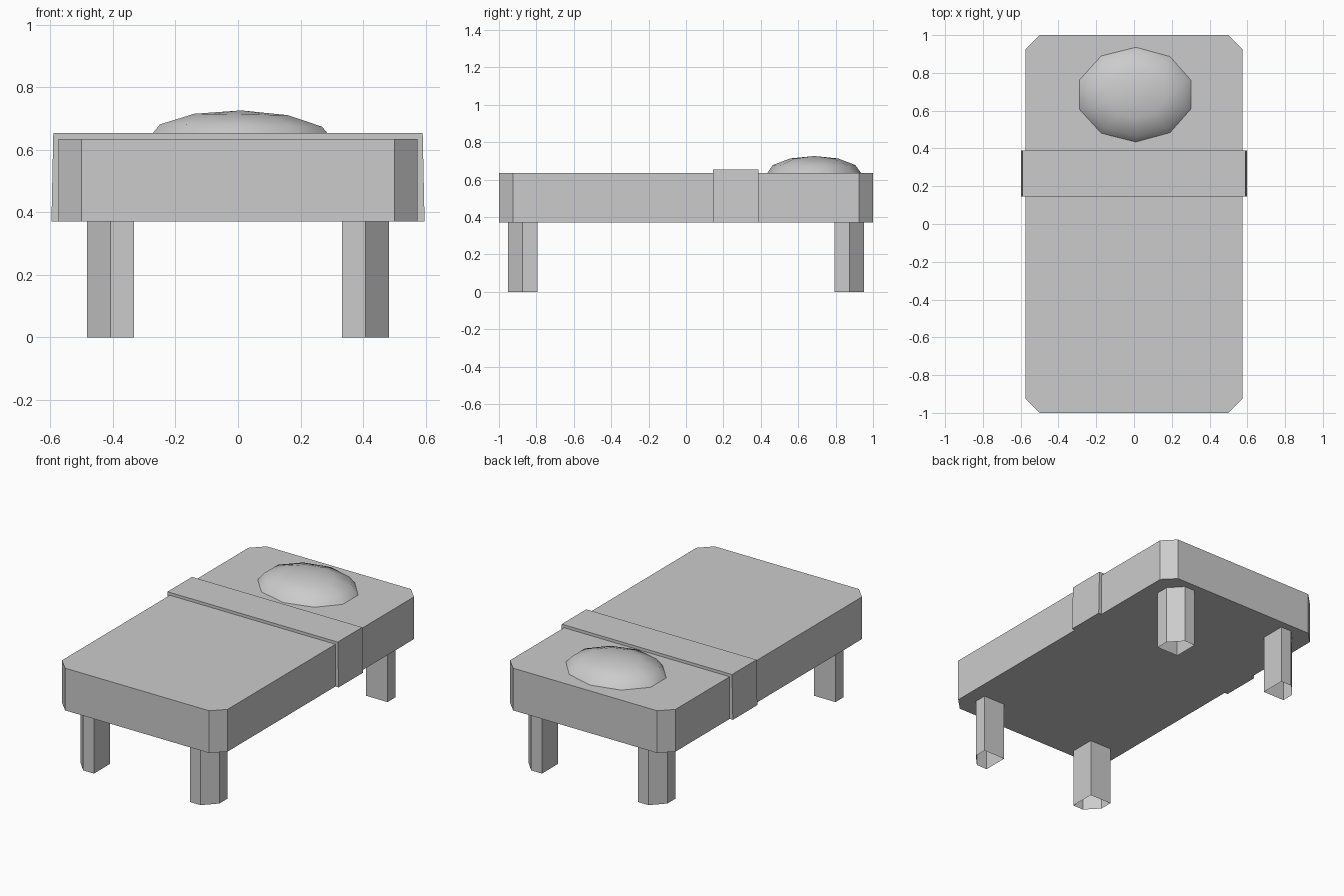
import bpy, bmesh, math

if "Cube" in bpy.data.objects:
    bpy.data.objects.remove(bpy.data.objects["Cube"])

grey = bpy.data.materials.new("light grey")
grey.diffuse_color = (0.6, 0.6, 0.6, 1)
grey.use_nodes = True
grey.node_tree.nodes["Principled BSDF"].inputs["Base Color"].default_value = grey.diffuse_color


def make_object(name, bm):
    bmesh.ops.recalc_face_normals(bm, faces=bm.faces[:])
    mesh = bpy.data.meshes.new(name)
    bm.to_mesh(mesh)
    bm.free()
    mesh.materials.append(grey)
    obj = bpy.data.objects.new(name, mesh)
    bpy.context.collection.objects.link(obj)
    return obj


def prism(name, outline, z0, z1, caps=True, top_scale=1.0):
    """Upright prism from an outline; the top can narrow in x."""
    bm = bmesh.new()
    low = [bm.verts.new((x, y, z0)) for x, y in outline]
    high = [bm.verts.new((x * top_scale, y, z1)) for x, y in outline]
    n = len(outline)
    for i in range(n):
        j = (i + 1) % n
        bm.faces.new((low[i], low[j], high[j], high[i]))
    if caps:
        bm.faces.new(low[::-1])
        bm.faces.new(high)
    return make_object(name, bm)


# Mattress with cut corners
X, Y, C = 0.575, 1.0, 0.075
prism("mattress", [(X - C, -Y), (X, -Y + C), (X, Y - C), (X - C, Y),
                   (C - X, Y), (-X, Y - C), (-X, C - Y), (C - X, -Y)], 0.37, 0.635)

# Blanket fold wrapped over the mattress
prism("blanket_fold", [(-0.597, 0.145), (0.597, 0.145), (0.597, 0.388), (-0.597, 0.388)],
      0.37, 0.653, top_scale=0.99)

# Four hollow legs, each a square post with its outer corner cut
for sx, side in ((-1, "left"), (1, "right")):
    for sy, end in ((-1, "front"), (1, "back")):
        a, b = 0.333, 0.793
        pts = [(a, b), (a + 0.15, b), (a + 0.15, b + 0.08), (a + 0.075, b + 0.16), (a, b + 0.16)]
        pts = [(sx * x, sy * y) for x, y in pts]
        if sx * sy < 0:
            pts.reverse()
        leg = prism(f"{end}_{side}_leg", pts, 0, 0.37, caps=False)
        # open prisms: make the walls face outwards
        cx, cy = sx * (a + 0.06), sy * (b + 0.07)
        for f in leg.data.polygons:
            if (f.center.x - cx) * f.normal.x + (f.center.y - cy) * f.normal.y < 0:
                f.flip()

# Pillow: flattened upper half of a ten-sided sphere
bm = bmesh.new()
bmesh.ops.create_uvsphere(bm, u_segments=10, v_segments=6, radius=1)
bmesh.ops.delete(bm, geom=[v for v in bm.verts if v.co.z < -0.01], context='VERTS')
spin = math.radians(18)
for v in bm.verts:
    x, y, z = v.co
    # turn so a corner points to the back, then flatten and lean slightly
    ang = math.atan2(y, x)
    ang += spin if abs(math.sin(5 * ang)) < 0.5 and abs(math.cos(10 * ang) - 1) < 0.5 and \
        abs(math.sin(5 * (ang + spin))) > 0.5 else 0
    r = math.hypot(x, y)
    px = 0.315 * r * math.cos(ang)
    v.co = (0.01 + px, 0.685 + 0.255 * r * math.sin(ang), 0.629 + 0.097 * z - 0.015 * px)
pillow = make_object("pillow", bm)
for f in pillow.data.polygons:
    f.use_smooth = True
    if f.normal.z < 0:
        f.flip()
